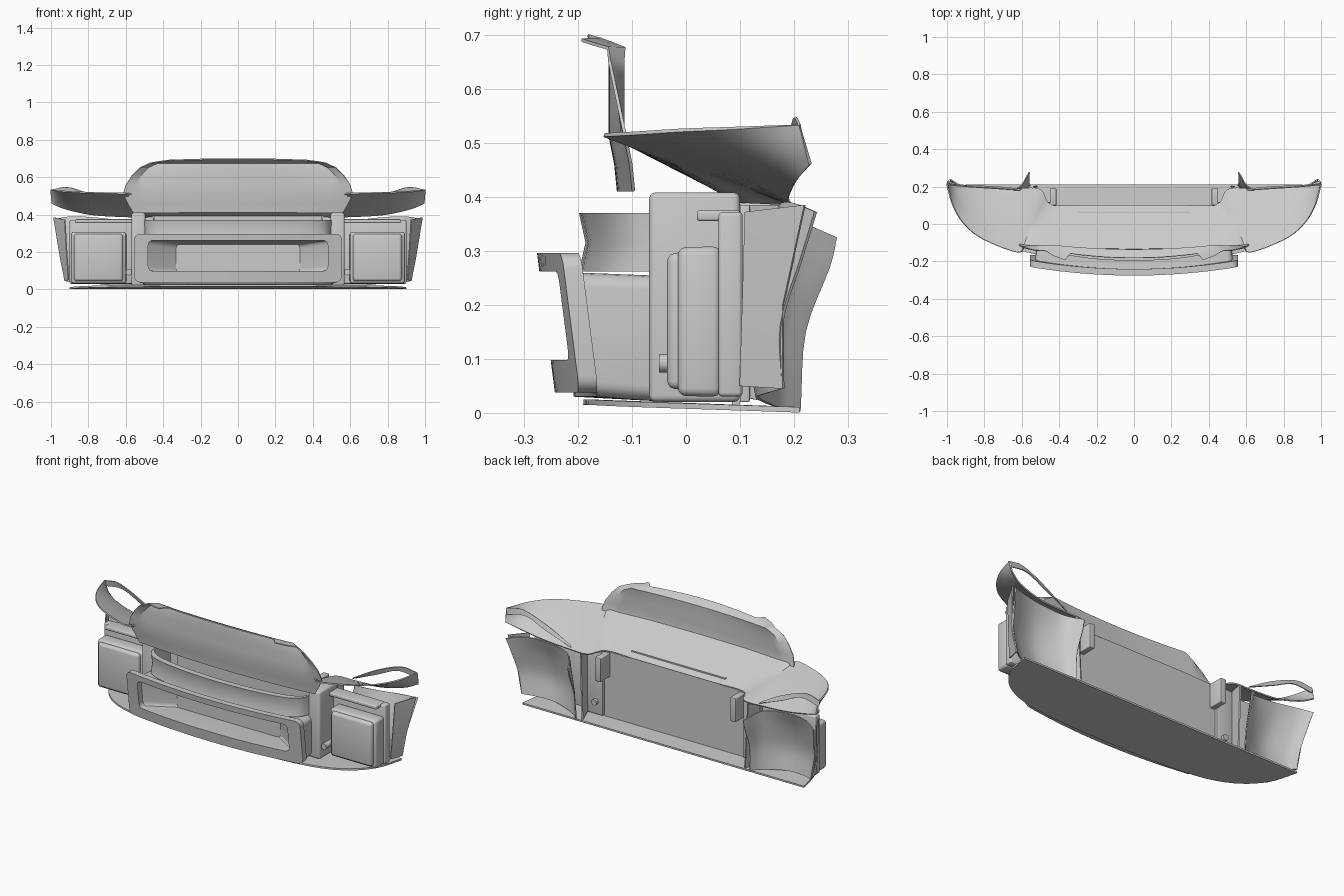
import bpy, bmesh, math
from mathutils import Vector

if "Cube" in bpy.data.objects:
    bpy.data.objects.remove(bpy.data.objects["Cube"])


def finish(name, bm, mirror=False, thick=0, bevel=0, angle=35):
    bmesh.ops.recalc_face_normals(bm, faces=bm.faces)
    me = bpy.data.meshes.new(name)
    bm.to_mesh(me)
    bm.free()
    ob = bpy.data.objects.new(name, me)
    bpy.context.collection.objects.link(ob)
    if mirror:
        m = ob.modifiers.new("mirror", "MIRROR")
        m.merge_threshold = 0.0005
    if thick:
        s = ob.modifiers.new("thickness", "SOLIDIFY")
        s.thickness = thick
        s.offset = 0
    if bevel:
        b = ob.modifiers.new("bevel", "BEVEL")
        b.width = bevel
        b.segments = 3
    if ob.modifiers:
        dg = bpy.context.evaluated_depsgraph_get()
        ob.data = bpy.data.meshes.new_from_object(ob.evaluated_get(dg))
        ob.modifiers.clear()
    ob.data.shade_smooth()
    ob.data.set_sharp_from_angle(angle=math.radians(angle))
    return ob


def spline(pts, n=4):
    p = [Vector(q) for q in pts]
    p = [2 * p[0] - p[1]] + p + [2 * p[-1] - p[-2]]
    out = []
    for i in range(1, len(p) - 2):
        a, b, c, d = p[i - 1:i + 3]
        for k in range(n):
            t = k / n
            out.append(0.5 * (2 * b + (c - a) * t + (2 * a - 5 * b + 4 * c - d) * t * t
                              + (3 * b - a - 3 * c + d) * t ** 3))
    return out + [p[-2]]


def loft(name, rows, closed=False, caps=(), **kw):
    bm = bmesh.new()
    g = [[bm.verts.new(p) for p in r] for r in rows]
    n = len(rows[0])
    for a, b in zip(g, g[1:]):
        for i in range(n if closed else n - 1):
            j = (i + 1) % n
            bm.faces.new((a[i], a[j], b[j], b[i]))
    for c in caps:
        bm.faces.new(g[c])
    return finish(name, bm, **kw)


def box(name, lo, hi, bevel=0.0, mirror=True, taper=1.0):
    bm = bmesh.new()
    bmesh.ops.create_cube(bm, size=1)
    c = [(a + b) / 2 for a, b in zip(lo, hi)]
    for v in bm.verts:
        t = taper if v.co.y < 0 else 1
        k = (t, 1, t)
        v.co = [c[i] + v.co[i] * (hi[i] - lo[i]) * k[i] for i in range(3)]
    return finish(name, bm, mirror, 0, bevel)


def round_rect(hx, z0, z1, r, fn, n=16, m=4):
    """Closed loop in x/z with rounded corners; fn(x, z) gives y."""
    pts = []
    corners = [(hx - r, z0 + r, -90), (hx - r, z1 - r, 0), (-hx + r, z1 - r, 90), (-hx + r, z0 + r, 180)]
    for k, (cx, cz, a0) in enumerate(corners):
        for i in range(m + 1):
            a = math.radians(a0 + 90 * i / m)
            pts.append((cx + r * math.cos(a), cz + r * math.sin(a)))
        if k in (1, 3):
            x0, zz = pts[-1]
            x1 = corners[(k + 1) % 4][0]
            pts += [(x0 + (x1 - x0) * i / n, zz) for i in range(1, n)]
    return [(x, fn(x, z), z) for x, z in pts]


# sloping top deck with the wings
front = spline([(0, -.135, .512), (.3, -.13, .512), (.56, -.115, .512), (.62, -.152, .514), (.8, -.085, .518),
                (.9, -.01, .523), (.965, .09, .527), (1, .21, .533)])
back = spline([(0, .1, .392), (.25, .1, .392), (.44, .1, .392), (.5, .185, .388), (.62, .19, .39),
               (.78, .19, .4), (.92, .205, .43), (.995, .23, .46)])
loft("top_deck", [[a.lerp(b, t) for a, b in zip(front, back)] for t in (0, .25, .5, .75, 1)],
     mirror=True, thick=.007)

# raised strip along the rear of each wing
low = spline([(.6, .187, .4), (.75, .2, .46), (.88, .205, .515), (.995, .215, .5)])
high = spline([(.61, .18, .41), (.75, .19, .488), (.9, .2, .545), (.998, .21, .533)])
loft("wing_strip", [low, high], mirror=True, thick=.005)

# upright shield with forward lip
rows = []
for z, w, y in [(.41, .56, -.125), (.46, .59, -.13), (.51, .615, -.14), (.56, .6, -.14), (.61, .565, -.14),
                (.65, .525, -.14), (.675, .47, -.138), (.69, .43, -.16), (.698, .37, -.182)]:
    row = []
    for i in range(13):
        u = i / 12
        yy = y + .028 * u * u
        if u == 1 and z > .51:
            yy -= .04 * (z - .51) / .19
        row.append((w * u, yy, z - (.008 * u * u if z > .68 else 0)))
    rows.append(row)
loft("upright_shield", rows, mirror=True, thick=.006, angle=25)

# floor plate
edge = spline([(0, -.19, .02), (.35, -.18, .02), (.6, -.145, .018), (.76, -.07, .015), (.86, .05, .011), (.9, .2, .006)])
rear = [Vector((p.x, .21, .006)) for p in edge]
loft("floor_plate", [edge, rear], mirror=True, thick=.01)

# front bumper frame with recessed opening
def bow(x, z):
    return -.243 - .032 * (z - .04) / .25 + .045 * (x / .55) ** 2


outer = round_rect(.555, .038, .296, .03, bow)
lip = [(x, y + .035, z) for x, y, z in outer]
neck = [(x * .95, y + .035, .03 + (z - .038) * .89) for x, y, z in outer]
root = [(x * .93, -.06, .022 + (z - .038) * .9) for x, y, z in outer]
inner = round_rect(.48, .098, .262, .025, bow)
inside = [(x, y + .035, z) for x, y, z in inner]
deep = [(x * .69, -.085, .09 + (z - .098) * .92) for x, y, z in inner]
loft("bumper_frame", [root, neck, lip, outer, inner, inside, deep], closed=True, caps=(-1, 0), angle=30)

# curved upper crossbar
path = spline([(0, -.192, 0), (.2, -.182, 0), (.38, -.155, 0), (.47, -.115, 0), (.505, -.05, 0)])
sect = [(-.006, .262), (.006, .315), (-.006, .37), (.028, .37), (.028, .262)]
loft("upper_crossbar", [[(p.x, p.y + d, z) for d, z in sect] for p in path], closed=True, mirror=True)

# centre wall, posts and lamp backing
box("rear_wall", (-.45, .085, .015), (.45, .1, .392), mirror=False)
box("inner_wall", (-.5, -.06, .02), (.5, -.045, .3), mirror=False)
box("post", (.495, -.068, .02), (.57, .1, .408), .012)
box("lamp_backing", (.56, .06, .03), (.9, .105, .372), .008)
box("backing_brow", (.56, .02, .355), (.87, .1, .375), .005)

# square lamps
box("lamp_housing", (.597, -.015, .03), (.893, .065, .308), .015, taper=.99)
box("lamp_lens", (.613, -.035, .042), (.878, .0, .298), .014, taper=.97)

# concave fender panels
ctrl = [
    [(.555, .21, .003), (.61, .165, .012), (.74, .132, .028), (.86, .145, .035), (.925, .18, .045)],
    [(.56, .22, .15), (.615, .16, .15), (.75, .112, .15), (.88, .135, .16), (.95, .177, .165)],
    [(.56, .265, .27), (.62, .175, .27), (.77, .135, .28), (.9, .165, .28), (.967, .212, .28)],
    [(.56, .278, .325), (.625, .19, .365), (.78, .175, .385), (.91, .2, .388), (.985, .24, .372)],
]
across = [spline(r) for r in ctrl]
loft("fender_panel", [list(r) for r in zip(*[spline(c) for c in zip(*across)])], mirror=True, thick=.006)
loft("fender_side", [[(.905, .1, .05), (.915, .105, .2), (.925, .11, .372)],
                     [(.925, .18, .045), (.955, .18, .2), (.985, .22, .385)]], mirror=True, thick=.006)

# rear mounts
box("deck_mount", (.415, .1, .25), (.45, .19, .388), .004)
box("mount_plate", (.45, .1, .02), (.56, .118, .385), .003)
loft("mount_gusset", [[(.555, .1, .03), (.555, .1, .385)], [(.52, .205, .01), (.535, .2, .385)]],
     mirror=True, thick=.008)

# small round pins beside the lamps and on the mounts
for name, x, y0, y1 in (("front_pin", .583, -.05, .07), ("rear_pin", .495, .105, .135)):
    ring = [(x + .017 * math.cos(i * math.pi / 6), .092 + .017 * math.sin(i * math.pi / 6)) for i in range(12)]
    loft(name, [[(a, y, b) for a, b in ring] for y in (y0, y1)], closed=True, caps=(0, 1), mirror=True)

# slot ridges on the deck
box("deck_slot", (-.3, .06, .409), (.3, .068, .42), mirror=False)
